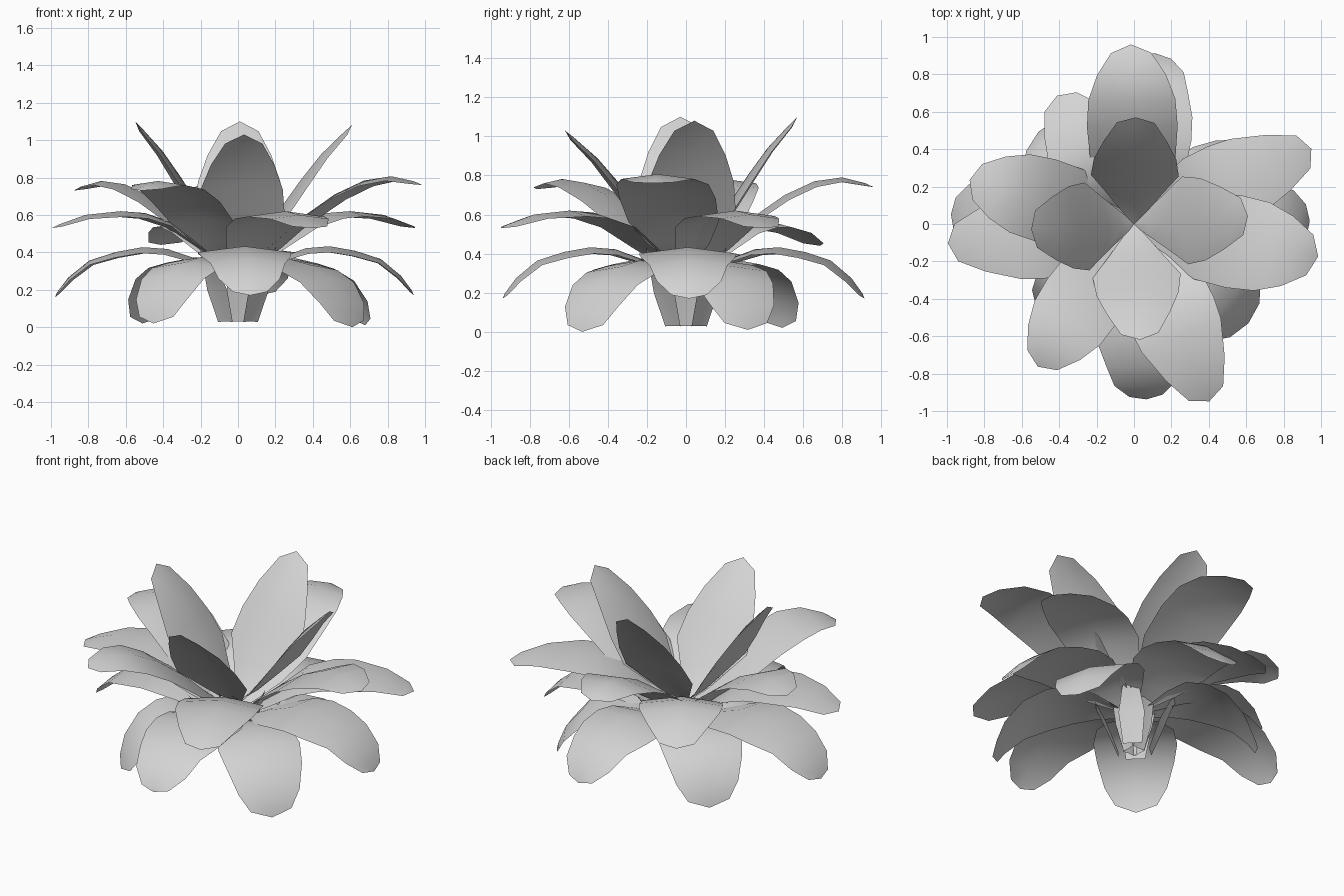
import bpy
import math
from mathutils import Vector

cube = bpy.data.objects.get("Cube")
if cube:
    bpy.data.objects.remove(cube, do_unlink=True)

leaf_grey = bpy.data.materials.new("leaf_grey")
leaf_grey.use_nodes = True
colour = (0.66, 0.66, 0.66, 1)
leaf_grey.diffuse_color = colour
leaf_grey.node_tree.nodes["Principled BSDF"].inputs["Base Color"].default_value = colour

# Leaf profiles: distance from the centre, height, half width
UPRIGHT = [(0, .37, .01), (.07, .44, .08), (.14, .54, .15), (.22, .66, .235), (.31, .8, .22),
           (.41, .94, .17), (.52, 1.06, .1), (.56, 1.1, 0)]
RAISED = [(.01, .32, .02), (.1, .38, .08), (.2, .46, .16), (.33, .58, .235), (.5, .7, .25),
          (.65, .77, .24), (.79, .79, .19), (.91, .76, .11), (.95, .74, 0)]
SPREADING = [(.01, .28, .02), (.1, .35, .08), (.2, .44, .16), (.35, .56, .23), (.5, .61, .24),
             (.63, .62, .23), (.82, .6, .17), (.96, .55, .1), (1, .53, 0)]
ARCHING = [(.01, .27, .02), (.1, .31, .08), (.2, .36, .16), (.37, .42, .24), (.5, .43, .25),
           (.64, .405, .24), (.78, .36, .2), (.89, .27, .165), (.95, .19, .09), (.96, .165, 0)]
DROOPING = [(.01, .25, .02), (.1, .3, .08), (.2, .345, .15), (.33, .37, .22), (.47, .34, .24),
            (.6, .27, .22), (.7, .15, .18), (.74, .05, .12), (.75, .01, 0)]
SHEATH = [(.09, .03, .055), (.15, .2, .075), (.21, .33, .05), (.29, .43, 0)]
SHOOT = [(.04, .03, .04), (.08, .2, .06), (.13, .36, .04), (.19, .49, 0)]


def make_leaf(name, profile, arch, angle, reach, tip_height, width):
    """Loft an arched blade along its profile, ending in a single tip."""
    a = math.radians(angle)
    out, side = Vector((math.cos(a), math.sin(a), 0)), Vector((-math.sin(a), math.cos(a), 0))
    end_r, end_z = profile[-1][:2]
    spine = [out * r * reach / end_r + Vector((0, 0, z + (tip_height - end_z) * r / end_r))
             for r, z, w in profile]
    verts, faces = [], []
    for i, row in enumerate(profile[:-1]):
        w = row[2] * width
        along = (spine[i + 1] - spine[max(i - 1, 0)]).normalized()
        sag = along.cross(side) * -w * arch
        verts += [spine[i] - side * w + sag, spine[i], spine[i] + side * w + sag]
        if i:
            k = i * 3
            faces += [(k - 3, k, k + 1, k - 2), (k - 2, k + 1, k + 2, k - 1)]
    tip = len(verts)
    verts.append(spine[-1])
    faces += [(tip - 3, tip, tip - 2), (tip - 2, tip, tip - 1)]
    mesh = bpy.data.meshes.new(name)
    mesh.from_pydata(verts, [], faces)
    mesh.materials.append(leaf_grey)
    mesh.shade_smooth()
    bpy.context.collection.objects.link(bpy.data.objects.new(name, mesh))


# Each tier: profile, arch, and its leaves as angle, reach, tip height, width factor
TIERS = {
    "upright_leaf": (UPRIGHT, .18, [(4, .61, 1.08, 1), (89, .57, 1.1, 1),
                                    (183, .55, 1.1, 1), (-87, .62, 1.03, 1)]),
    "raised_leaf": (RAISED, .13, [(-10, 1, .76, 1), (91, .96, .74, .97),
                                  (165, .91, .73, .9), (-124, .92, .73, .88)]),
    "spreading_leaf": (SPREADING, .13, [(23, 1.03, .53, .95), (121, .8, .44, 1),
                                        (186, 1, .53, 1), (-67, 1.03, .53, 1)]),
    "arching_leaf": (ARCHING, .13, [(1, .94, .17, 1), (83, .92, .17, 1),
                                    (177, .98, .16, 1), (-86, .94, .17, 1)]),
    "drooping_leaf": (DROOPING, .13, [(25, .75, .01, 1), (136, .71, .02, 1),
                                      (-131, .69, .02, 1), (-41, .81, 0, 1)]),
    # Short pointed leaves forming the foot
    "foot_sheath": (SHEATH, .1, [(45 + 90 * k, .29, .43, 1) for k in range(4)]),
    "foot_shoot": (SHOOT, .1, [(90 * k, .19, .49, 1) for k in range(4)]),
}
for tier, (profile, arch, leaves) in TIERS.items():
    for n, leaf in enumerate(leaves, 1):
        make_leaf(f"{tier}_{n}", profile, arch, *leaf)
